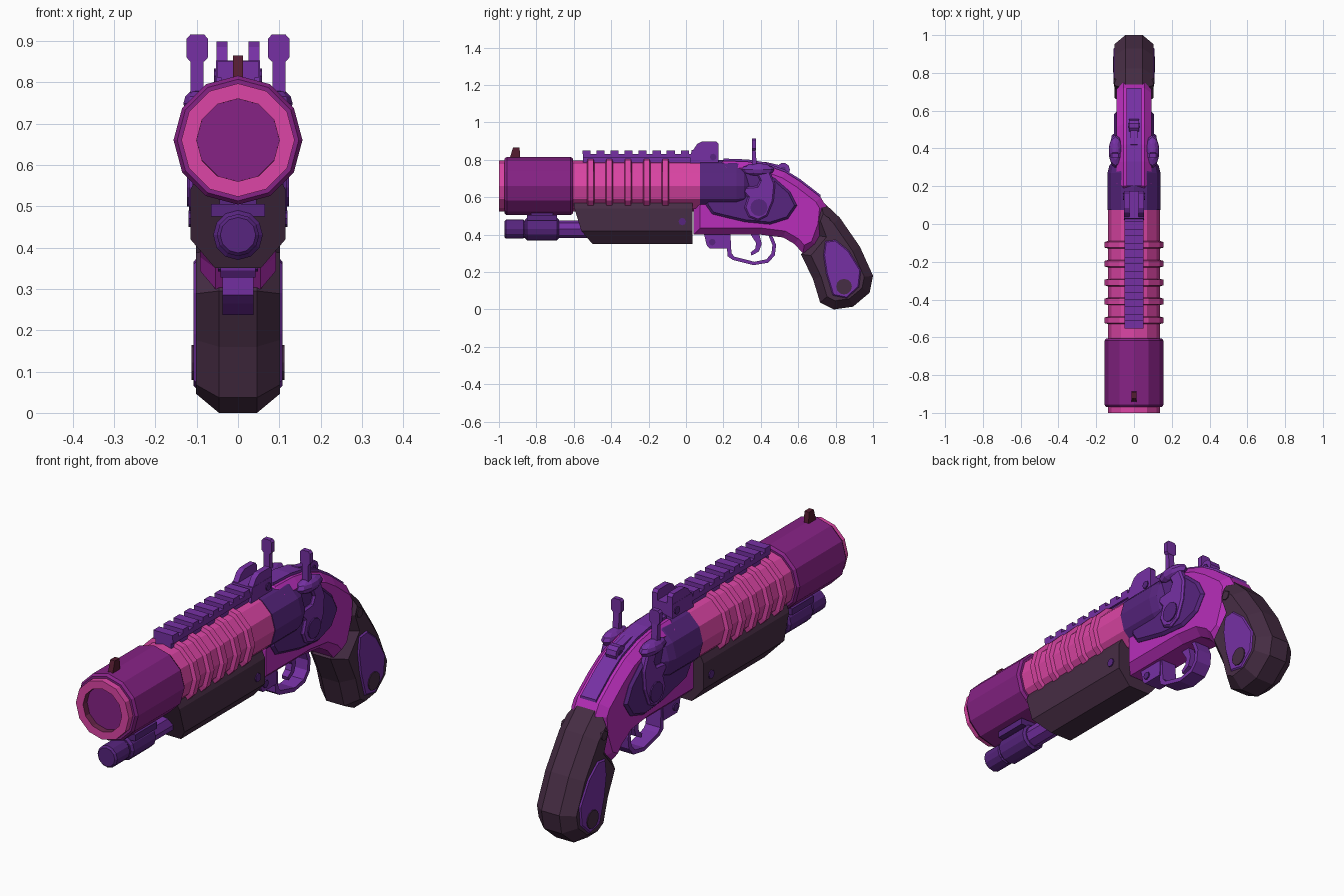
import bpy, bmesh, math
from mathutils import Vector, Matrix

if "Cube" in bpy.data.objects:
    bpy.data.objects.remove(bpy.data.objects["Cube"])


def material(name, rgb):
    m = bpy.data.materials.new(name)
    m.diffuse_color = (*rgb, 1)
    m.use_nodes = True
    m.node_tree.nodes["Principled BSDF"].inputs["Base Color"].default_value = m.diffuse_color
    return m


PINK = material("hot pink", (.72, .06, .38))
BORE = material("bore plum", (.15, .021, .075))
PLUM = material("collar plum", (.24, .016, .235))
MAGENTA = material("frame magenta", (.48, .027, .49))
BROWN = material("dark brown", (.062, .026, .058))
VIOLET = material("dark violet", (.095, .018, .21))
PURPLE = material("purple", (.18, .03, .37))
MAROON = material("sight maroon", (.09, .012, .03))


def finish(name, bm, *mats):
    bmesh.ops.recalc_face_normals(bm, faces=bm.faces)
    me = bpy.data.meshes.new(name)
    bm.to_mesh(me)
    bm.free()
    for m in mats:
        me.materials.append(m)
    ob = bpy.data.objects.new(name, me)
    bpy.context.collection.objects.link(ob)
    return ob


def inset(pts, d):
    """Move a 2D outline inward by d."""
    if d == 0:
        return pts
    n = len(pts)
    P = [Vector(p) for p in pts]
    area = sum(P[i - 1].x * P[i].y - P[i].x * P[i - 1].y for i in range(n))
    s = 1 if area > 0 else -1
    out = []
    for i in range(n):
        a, b = (P[i] - P[i - 1]).normalized(), (P[(i + 1) % n] - P[i]).normalized()
        n1, n2 = Vector((-a.y, a.x)) * s, Vector((-b.y, b.x)) * s
        out.append(tuple(P[i] + (n1 + n2) * (d / max(1 + n1.dot(n2), .4))))
    return out


def skin(bm, rings):
    """Bridge rings of equal size and cap both ends."""
    vs = [[bm.verts.new(p) for p in r] for r in rings]
    n = len(vs[0])
    for a, b in zip(vs, vs[1:]):
        for i in range(n):
            bm.faces.new((a[i], a[(i + 1) % n], b[(i + 1) % n], b[i]))
    bm.faces.new(vs[0][::-1])
    bm.faces.new(vs[-1])


def prism(name, pts, rings, mat):
    """Side outline (y, z) carried through rings of (x, inset)."""
    bm = bmesh.new()
    skin(bm, [[(x, y, z) for y, z in inset(pts, d)] for x, d in rings])
    return finish(name, bm, mat)


def centred(name, pts, w, mat, flat=None, cut=0):
    flat = w if flat is None else flat
    rings = [(-w, cut), (-flat, 0), (flat, 0), (w, cut)] if cut else [(-w, 0), (w, 0)]
    return prism(name, pts, rings, mat)


def paired(name, pts, x0, x1, mat, cut=0.0):
    """The same plate on both sides, with a chamfered outer edge."""
    for side, s in (("right", 1), ("left", -1)):
        rings = [(s * x0, 0), (s * (x1 - cut), 0), (s * x1, cut)] if cut else [(s * x0, 0), (s * x1, 0)]
        prism(f"{name}_{side}", pts, rings, mat)


def circle(y, z, r, n=12):
    return [(y + r * math.cos(2 * math.pi * i / n), z + r * math.sin(2 * math.pi * i / n)) for i in range(n)]


def lathe(name, prof, zc, mat, n=12, extra=None):
    """Revolve a (y, radius) profile about a line along y."""
    bm = bmesh.new()
    skin(bm, [[(x, y, z) for x, z in circle(0, zc, r, n)] for y, r in prof])
    ob = finish(name, bm, mat, *([extra] if extra else []))
    return ob


def box(name, x, y, z, mat):
    return centred_box(name, (-x, x), y, z, mat)


def centred_box(name, x, y, z, mat):
    pts = [(y[0], z[0]), (y[1], z[0]), (y[1], z[1]), (y[0], z[1])]
    return prism(name, pts, [(x[0], 0), (x[1], 0)], mat)


# Barrel with a dark bore, muzzle collar, cooling rings and breech
AXIS = .66
barrel = lathe("barrel", [(-.55, .098), (-1, .1), (-1, .137), (.1, .137)], AXIS, PINK, extra=BORE)
for f in barrel.data.polygons:
    if all(math.hypot(barrel.data.vertices[v].co.x, barrel.data.vertices[v].co.z - AXIS) < .105 for v in f.vertices):
        f.material_index = 1
lathe("muzzle_collar", [(-.97, .138), (-.97, .147), (-.958, .156), (-.617, .156), (-.605, .147), (-.605, .13)], AXIS, PLUM)
for i in range(5):
    y = -.51 + .1 * i
    lathe(f"cooling_ring_{i}", [(y - .021, .134), (y - .015, .155), (y + .015, .155), (y + .021, .134)], AXIS, PINK)
lathe("breech", [(.075, .13), (.075, .14), (.27, .14), (.31, .13), (.345, .1)], AXIS, VIOLET)

# Front sight
centred("front_sight", [(-.945, .80), (-.885, .80), (-.89, .865), (-.925, .865)], .012, MAROON)

# Top rail and rear sight
box("rail_base", .04, (-.55, .06), (.775, .815), PURPLE)
box("rail_top", .05, (-.55, .06), (.81, .832), PURPLE)
for i in range(8):
    y = -.535 + .075 * i
    box(f"rail_tooth_{i}", .05, (y - .018, y + .025), (.83, .851), PURPLE)
centred("rear_sight_base", [(.02, .78), (.175, .78), (.175, .852), (.03, .852)], .053, PURPLE)
paired("rear_sight_post", [(.03, .84), (.175, .84), (.175, .885), (.163, .898), (.085, .898), (.06, .885)], .025, .052, PURPLE)
paired("rear_sight_screw", circle(.145, .815, .018, 8), .05, .058, VIOLET)

# Fore-end: cross-section pulled along y, with a raked nose
section = [(-.1, .57), (-.115, .54), (-.115, .42), (-.055, .35), (.055, .35), (.115, .42), (.115, .54), (.1, .57)]
bm = bmesh.new()
nose = lambda z: -.6 + .015 * min(1, (.57 - z) / .12) + max(0, .45 - z) * .85
skin(bm, [[(x, nose(z), z) for x, z in section], [(x, .035, z) for x, z in section]])
finish("fore_end", bm, BROWN)
paired("fore_end_screw", circle(-.02, .47, .02, 8), .11, .12, VIOLET)

# Under-barrel lamp with its clamp
lathe("lamp_tube", [(-.9, .047), (-.5, .047)], .43, PURPLE, 8)
lathe("lamp_head", [(-.97, .043), (-.962, .051), (-.87, .051), (-.86, .043)], .43, VIOLET)
lathe("lamp_clamp", [(-.86, .05), (-.85, .06), (-.69, .06), (-.68, .05)], .43, VIOLET)
box("lamp_saddle", .065, (-.85, -.69), (.475, .505), VIOLET)
box("lamp_bridge", .045, (-.83, -.71), (.49, .53), VIOLET)

# Frame and the strip along its top
frame_top = [(.72, .60), (.61, .685), (.53, .735), (.42, .775), (.33, .79), (.2, .795)]
centred("frame", [(.04, .56), (.04, .40), (.40, .40), (.52, .385), (.58, .35), (.625, .30), (.70, .34),
                  (.74, .45), (.75, .55)] + frame_top + [(.1, .7)], .092, MAGENTA, .055, .035)
centred("top_strip", [(y, z + .012) for y, z in frame_top] + [(y, z - .04) for y, z in frame_top[::-1]], .04, PURPLE)
centred("top_latch", circle(.52, .748, .036, 10), .026, PURPLE)
centred("top_latch_arm", [(.40, .765), (.42, .79), (.53, .765), (.52, .72)], .018, PURPLE)
paired("top_latch_pin", circle(.52, .75, .014, 8), .02, .03, VIOLET)

# Lock plates
paired("lock_plate", [(.105, .56), (.14, .51), (.20, .495), (.315, .468), (.45, .455), (.545, .485), (.594, .556),
                      (.556, .63), (.476, .70), (.40, .735), (.3, .74), (.12, .65)], .07, .106, VIOLET, .012)

# Hammers: neck, pivot, waist and thumb pad
paired("hammer_neck", [(.36, .76), (.45, .735), (.477, .67), (.468, .58), (.435, .50), (.385, .475), (.335, .495),
                       (.312, .545), (.33, .60), (.30, .635), (.32, .655), (.38, .66), (.395, .69)], .09, .118, PURPLE, .008)
paired("hammer_pivot", circle(.39, .545, .046), .11, .123, VIOLET)
paired("hammer_stem", [(.352, .75), (.38, .75), (.371, .87), (.354, .87)], .084, .115, PURPLE)
for side, s in (("right", 1), ("left", -1)):
    bm = bmesh.new()
    bmesh.ops.create_uvsphere(bm, u_segments=10, v_segments=6, radius=1,
                              matrix=Matrix.Translation((s * .098, .385, .748)) @ Matrix.Diagonal((.036, .088, .034, 1)))
    finish(f"hammer_waist_{side}", bm, PURPLE)
    # Pad outline in x, z with clipped corners
    pad = [(s * (.0985 + dx), z) for dx, z in ((-.017, .85), (.017, .85), (.026, .86), (.026, .905),
                                              (.017, .915), (-.017, .915), (-.026, .905), (-.026, .86))]
    bm = bmesh.new()
    skin(bm, [[(x, y, z) for x, z in pad] for y in (.352, .374)])
    finish(f"hammer_pad_{side}", bm, PURPLE)

# Trigger, guard and its front mount
centred("trigger", [(.34, .41), (.39, .41), (.405, .35), (.39, .31), (.35, .288), (.345, .305), (.37, .325), (.375, .355)], .016, PURPLE)
centred("trigger_guard", [(.215, .41), (.222, .285), (.25, .265), (.36, .237), (.44, .25), (.475, .29), (.482, .345), (.455, .41),
                          (.435, .41), (.462, .345), (.457, .30), (.43, .268), (.365, .255), (.26, .282), (.243, .30), (.237, .41)], .038, PURPLE)
centred("guard_mount", [(.095, .41), (.11, .345), (.125, .327), (.225, .327), (.23, .41)], .042, PURPLE)
paired("guard_screw", circle(.14, .36, .018, 8), .04, .048, VIOLET)

# Grip with side panels
centred("grip", [(.717, .59), (.823, .49), (.93, .335), (1.0, .18), (.982, .09), (.893, .015), (.79, 0), (.717, .037),
                 (.68, .16), (.615, .295), (.70, .396), (.67, .475)], .102, BROWN, .046, .045)
paired("grip_panel", [(.745, .365), (.80, .372), (.87, .315), (.935, .21), (.925, .12), (.86, .06), (.785, .075),
                      (.75, .19), (.735, .29)], .09, .108, PURPLE, .006)
paired("grip_medallion", circle(.845, .122, .042), .1, .112, BROWN)
paired("grip_screw", circle(.75, .475, .022, 8), .09, .106, BROWN)
